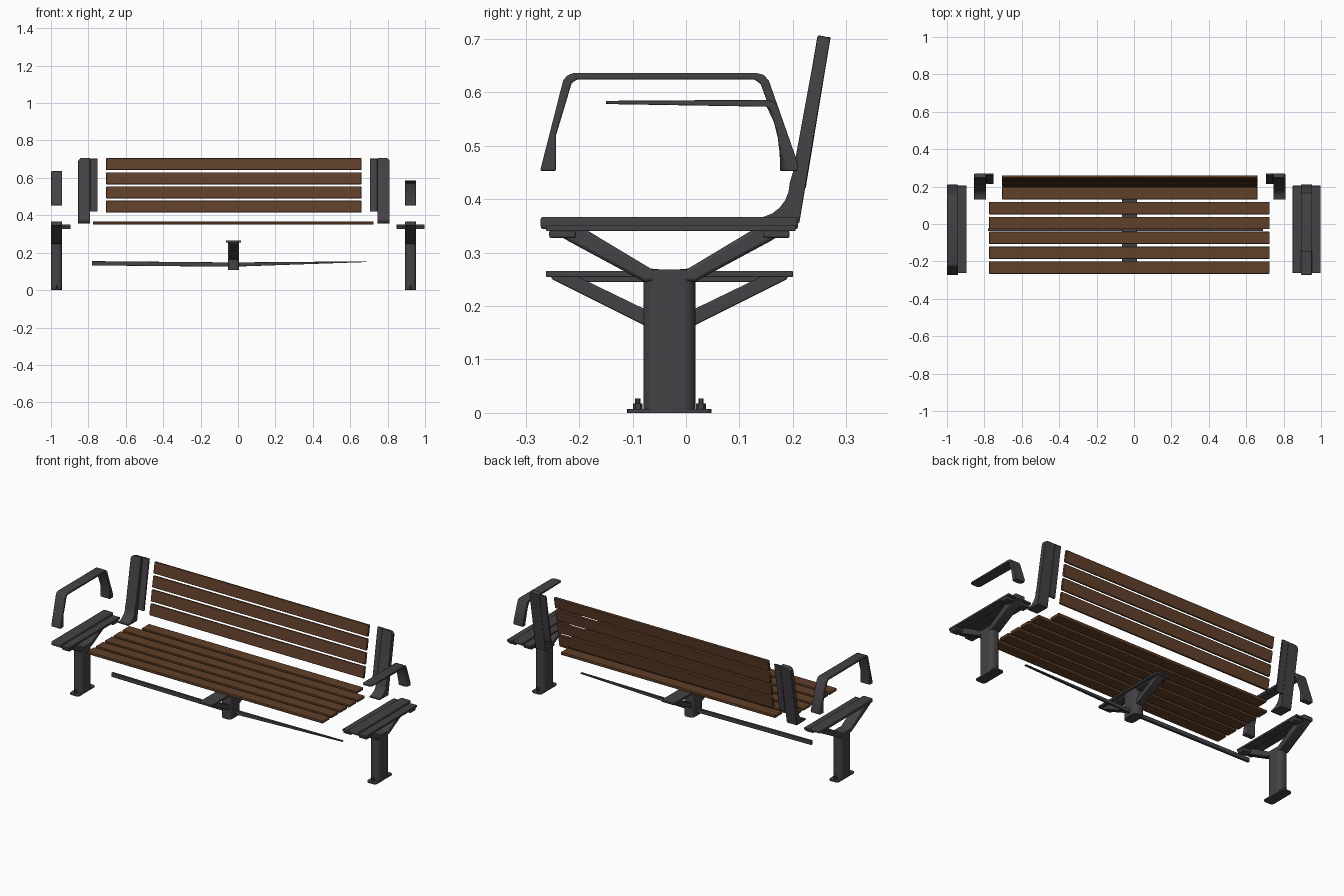
import bpy, bmesh, math
from mathutils import Vector

cube = bpy.data.objects.get("Cube")
if cube:
    bpy.data.objects.remove(cube)


def material(name, rgb):
    m = bpy.data.materials.new(name)
    m.use_nodes = True
    m.diffuse_color = (*rgb, 1)
    bsdf = next(n for n in m.node_tree.nodes if n.type == 'BSDF_PRINCIPLED')
    bsdf.inputs["Base Color"].default_value = (*rgb, 1)
    return m


METAL = material("dark grey metal", (0.06, 0.054, 0.06))
WOOD = material("brown wood", (0.115, 0.05, 0.022))


def finish(name, bm, mat, bevel=0.0):
    bmesh.ops.recalc_face_normals(bm, faces=bm.faces)
    mesh = bpy.data.meshes.new(name)
    bm.to_mesh(mesh)
    bm.free()
    mesh.materials.append(mat)
    ob = bpy.data.objects.new(name, mesh)
    bpy.context.collection.objects.link(ob)
    if bevel:
        mod = ob.modifiers.new("Soft edges", 'BEVEL')
        mod.width, mod.segments, mod.limit_method = bevel, 2, 'ANGLE'
    bpy.ops.object.select_all(action='DESELECT')
    ob.select_set(True)
    bpy.context.view_layer.objects.active = ob
    bpy.ops.object.shade_smooth_by_angle(angle=math.radians(35))
    return ob


def prism(name, pts, a, b, mat=METAL, bevel=0.003, axis='x', pick=None, radius=0.02):
    """Extrude a profile from a to b along an axis; round the edges chosen by pick."""
    place = {'x': lambda u, v, t: (t, u, v), 'y': lambda u, v, t: (u, t, v)}[axis]
    bm = bmesh.new()
    rings = [[bm.verts.new(place(u, v, t)) for u, v in pts] for t in (a, b)]
    n = len(pts)
    for ring in rings:
        bm.faces.new(ring)
    for i in range(n):
        j = (i + 1) % n
        bm.faces.new((rings[0][i], rings[0][j], rings[1][j], rings[1][i]))
    if pick:
        edges = [e for e in bm.edges if pick(*(v.co for v in e.verts))]
        bmesh.ops.bevel(bm, geom=edges, offset=radius, segments=5,
                        profile=0.5, affect='EDGES')
    return finish(name, bm, mat, bevel)


def box(name, x, y, z, mat=METAL, bevel=0.002, **kw):
    pts = [(y[0], z[0]), (y[1], z[0]), (y[1], z[1]), (y[0], z[1])]
    return prism(name, pts, *x, mat, bevel, **kw)


def vertical(p, q):
    return abs(p.z - q.z) > 0.02 and (p - q).xy.length < 0.001


def bolt(name, x, y, z0, z1, r):
    bm = bmesh.new()
    bmesh.ops.create_cone(bm, cap_ends=True, segments=6, radius1=r, radius2=r, depth=z1 - z0)
    bmesh.ops.translate(bm, verts=bm.verts, vec=Vector((x, y, (z0 + z1) / 2)))
    finish(name, bm, METAL)


MID = -0.031          # middle of the posts, front to back
HALF = 0.03           # half width of the posts


def mirror(pts, side):
    return [(MID + side * d, z) for d, z in pts]


# Legs: base plate, oval post, forked arms, seat beam and slat flanges
def leg(name, cx, flange_sides):
    x = (cx - HALF, cx + HALF)
    box(name + "_base_plate", x, (MID - 0.079, MID + 0.079), (0, 0.007),
        pick=lambda p, q: (p - q).xy.length < 0.001, radius=0.015, bevel=0)
    box(name + "_post", x, (MID - 0.049, MID + 0.049), (0.005, 0.268),
        pick=vertical, radius=0.024, bevel=0)
    box(name + "_seat_beam", x, (-0.272, 0.21), (0.344, 0.367), bevel=0.005)
    for side, word in ((-1, "front"), (1, "back")):
        prism(f"{name}_{word}_arm",
              mirror([(0.01, 0.245), (0.049, 0.246), (0.19, 0.322),
                      (0.236, 0.35), (0.168, 0.35), (0.035, 0.27), (0.01, 0.268)], side),
              *x, bevel=0.006)
        bolt(f"{name}_{word}_anchor_nut", cx, MID + side * 0.059, 0.006, 0.018, 0.009)
        bolt(f"{name}_{word}_anchor_stud", cx, MID + side * 0.059, 0.017, 0.027, 0.005)
    for s in flange_sides:
        fx = sorted((cx + s * 0.025, cx + s * 0.075))
        box(f"{name}_flange_{'left' if s > 0 else 'right'}", fx, (-0.262, 0.205), (0.34, 0.352))
        for y in (MID - 0.2, MID + 0.2):
            box(name + "_flange_tab", fx, (y - 0.025, y + 0.025), (0.327, 0.342), bevel=0.004)


leg("end_leg", -0.97, (1,))
leg("shared_leg", 0.923, (-1, 1))

# Armrests: full loop and cantilever
back_foot = [(0.21, 0.465), (0.208, 0.453), (0.176, 0.453), (0.176, 0.515)]
loop = [(-0.273, 0.453), (-0.23, 0.622), (-0.222, 0.632), (-0.21, 0.636), (0.132, 0.636),
        (0.145, 0.633), (0.155, 0.622)] + back_foot + [
        (0.14, 0.615), (0.128, 0.624), (-0.204, 0.624), (-0.214, 0.617),
        (-0.243, 0.52), (-0.243, 0.453)]
prism("loop_armrest", loop, -1.0, -0.94)
cantilever = [(-0.15, 0.584), (0.154, 0.586), (0.166, 0.582), (0.173, 0.571)] + back_foot + [
    (0.158, 0.567), (0.15, 0.573), (-0.15, 0.578)]
prism("cantilever_armrest", cantilever, 0.893, 0.953, bevel=0.002,
      pick=lambda p, q: vertical(p, q) or (p.y < -0.14 and q.y < -0.14 and p.x == q.x),
      radius=0.015)

# Backrest uprights with a curved foot, and the flange that carries the slats
LEAN = 0.165


def back_y(z):
    return 0.214 + (z - 0.36) * LEAN


curve = [(0.13 + 0.064 * math.sin(a), 0.43 - 0.065 * math.cos(a))
         for a in (i * math.pi / 12 for i in range(7))]
upright = [(0.13, 0.357), (0.212, 0.355), (back_y(0.702), 0.702), (0.247, 0.707),
           (0.2, 0.45)] + curve[::-1]
for name, outer, inner, tip in (("right", -0.855, -0.79, -0.75), ("left", 0.81, 0.745, 0.705)):
    prism(name + "_back_upright", upright, *sorted((outer, inner)), bevel=0.002,
          pick=lambda p, q, o=outer: abs(p.x - o) < 0.001 and abs(q.x - o) < 0.001
          and p.z > 0.69 and q.z > 0.69, radius=0.022)
    lo, hi = 0.42, 0.703
    prism(name + "_back_flange",
          [(back_y(lo) - 0.01, lo), (back_y(lo), lo), (back_y(hi), hi), (back_y(hi) - 0.01, hi)],
          *sorted((inner, tip)), bevel=0.002)

# Seat slats: five long ones and a short one between the uprights
for i in range(6):
    y = -0.266 + i * 0.0795
    span = (-0.705, 0.66) if i == 5 else (-0.775, 0.725)
    box(f"seat_slat_{i + 1}", span, (y, y + 0.066), (0.351, 0.367), WOOD, 0.003)

# Back slats, leaning with the uprights
for i in range(4):
    lo = 0.414 + i * 0.0755
    hi = lo + 0.065
    prism(f"back_slat_{i + 1}",
          [(back_y(lo) - 0.025, lo + 0.002), (back_y(lo) - 0.01, lo),
           (back_y(hi) - 0.01, hi - 0.002), (back_y(hi) - 0.025, hi)],
          -0.705, 0.66, WOOD, 0.003)

# Centre support: short post, beam and braces
CX = -0.024
box("centre_post", (CX - HALF, CX + HALF), (MID - 0.049, MID + 0.049), (0.108, 0.262),
    pick=vertical, radius=0.02, bevel=0)
box("centre_beam", (CX - 0.04, CX + 0.04), (-0.262, 0.2), (0.254, 0.266))
box("centre_beam_rib", (CX - 0.02, CX + 0.02), (-0.225, 0.163), (0.245, 0.256))
for side, word in ((-1, "front"), (1, "back")):
    prism(f"centre_{word}_brace",
          mirror([(0.04, 0.163), (0.05, 0.165), (0.22, 0.25), (0.222, 0.258),
                  (0.178, 0.258), (0.05, 0.196), (0.04, 0.19)], side),
          CX - 0.022, CX + 0.022)

# Stretcher bar, tapering towards one end
prism("stretcher_bar",
      [(-0.78, 0.132), (-0.03, 0.125), (0.69, 0.15), (0.69, 0.154), (-0.03, 0.148), (-0.78, 0.155)],
      MID - 0.007, MID + 0.007, bevel=0.001, axis='y')
